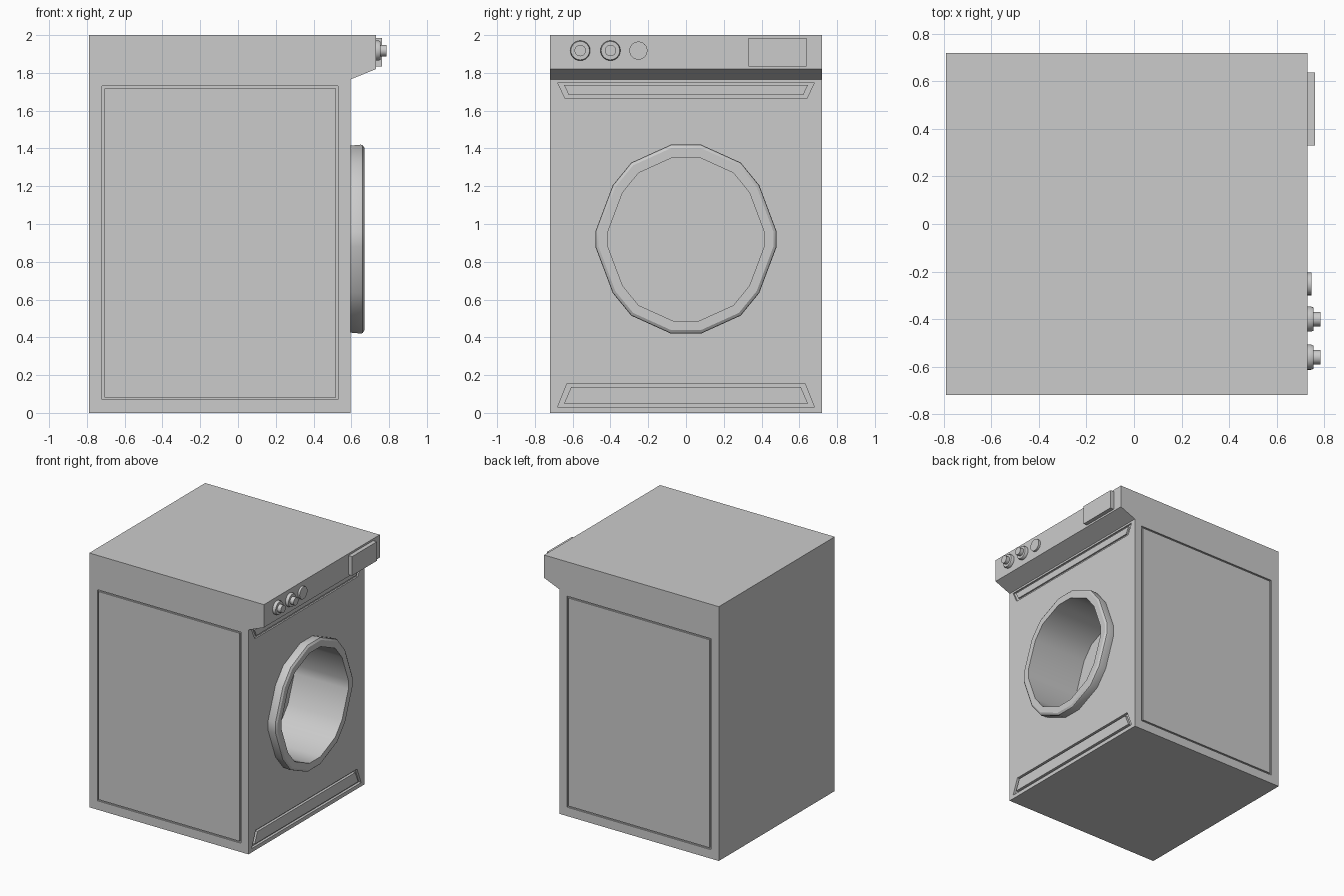
import bpy, bmesh, math

if "Cube" in bpy.data.objects:
    bpy.data.objects.remove(bpy.data.objects["Cube"])


def loft(name, loops, wrap=False, caps=True):
    """Skin matching loops of points; wrap joins last to first, caps close the ends."""
    bm = bmesh.new()
    rows = [[bm.verts.new(p) for p in loop] for loop in loops]
    pairs = list(zip(rows, rows[1:])) + ([(rows[-1], rows[0])] if wrap else [])
    for a, b in pairs:
        for i in range(len(a)):
            j = (i + 1) % len(a)
            bm.faces.new((a[i], a[j], b[j], b[i]))
    if caps and not wrap:
        bm.faces.new(rows[0])
        bm.faces.new(rows[-1])
    bmesh.ops.recalc_face_normals(bm, faces=bm.faces)
    mesh = bpy.data.meshes.new(name)
    bm.to_mesh(mesh)
    bm.free()
    ob = bpy.data.objects.new(name, mesh)
    bpy.context.collection.objects.link(ob)
    return ob


def activate(ob):
    bpy.ops.object.select_all(action='DESELECT')
    ob.select_set(True)
    bpy.context.view_layer.objects.active = ob


def smooth(ob, angle=32):
    activate(ob)
    bpy.ops.object.shade_smooth_by_angle(angle=math.radians(angle))


def cut(ob, cutter):
    activate(ob)
    mod = ob.modifiers.new("cut", 'BOOLEAN')
    mod.object, mod.operation, mod.solver = cutter, 'DIFFERENCE', 'EXACT'
    bpy.ops.object.modifier_apply(modifier=mod.name)
    bpy.data.objects.remove(cutter)


def at_x(x, pts):
    return [(x, y, z) for y, z in pts]


def at_y(y, pts):
    return [(x, y, z) for x, z in pts]


def circle_x(x, r, y, z, n=24):
    return at_x(x, [(y + r * math.cos(2 * math.pi * i / n),
                     z + r * math.sin(2 * math.pi * i / n)) for i in range(n)])


def door_loop(x, s):
    """Sixteen-sided door outline, mirrored from one quarter."""
    q = [(.48, .04), (.388, .285), (.29, .405), (.08, .50)]
    half = q + [(-y, z) for y, z in reversed(q)]
    full = half + [(-y, -z) for y, z in half]
    return at_x(x, [(y * s, .92 + z * s) for y, z in full])


def trapezoid(bottom, top, z0, z1):
    return [(-bottom, z0), (bottom, z0), (top, z1), (-top, z1)]


def rect(a0, a1, b0, b1):
    return [(a0, b0), (a1, b0), (a1, b1), (a0, b1)]


def groove(at, outer, inner, d0, d1):
    return loft("groove_cutter", [at(d0, outer), at(d1, outer),
                                  at(d1, inner), at(d0, inner)], wrap=True)


# Cabinet with the overhanging control panel
FRONT, PANEL = .595, .73
side = [(-.79, 0), (FRONT, 0), (FRONT, 1.765), (PANEL, 1.82), (PANEL, 2), (-.79, 2)]
body = loft("cabinet", [at_y(-.72, side), at_y(.72, side)])

# Drum opening
cut(body, loft("drum_cutter", [door_loop(.2, .865), door_loop(.7, .865)]))

# Kick plate groove and the shallow strip under the panel
cut(body, groove(at_x, trapezoid(.68, .63, .03, .155),
                 trapezoid(.645, .608, .05, .137), .65, FRONT - .02))
cut(body, groove(at_x, trapezoid(.64, .68, 1.665, 1.75),
                 trapezoid(.62, .645, 1.682, 1.735), .65, FRONT - .012))

# Side panel grooves
for s in (-1, 1):
    cut(body, groove(at_y, rect(-.72, .53, .07, 1.73),
                     rect(-.708, .518, .082, 1.718), s * .76, s * .708))
smooth(body)

# Door ring
ring = loft("door_ring", [door_loop(FRONT, .99), door_loop(.65, 1), door_loop(.66, .995),
                          door_loop(.67, .965), door_loop(.67, .865),
                          door_loop(FRONT, .865)], caps=False)
smooth(ring)

# Stepped control knobs
KZ = 1.918
for i, y in enumerate((-.56, -.40)):
    profile = [(PANEL, .053), (.745, .053), (.754, .049), (.754, .03), (.785, .03)]
    smooth(loft(f"knob_{i + 1}", [circle_x(x, r, y, KZ) for x, r in profile]))

# Flat push button
smooth(loft("push_button", [circle_x(PANEL, .048, -.252, KZ),
                            circle_x(.747, .048, -.252, KZ)]))

# Detergent drawer
tray = rect(.33, .638, 1.835, 1.985)
loft("detergent_drawer", [at_x(PANEL, tray), at_x(.762, tray)])
